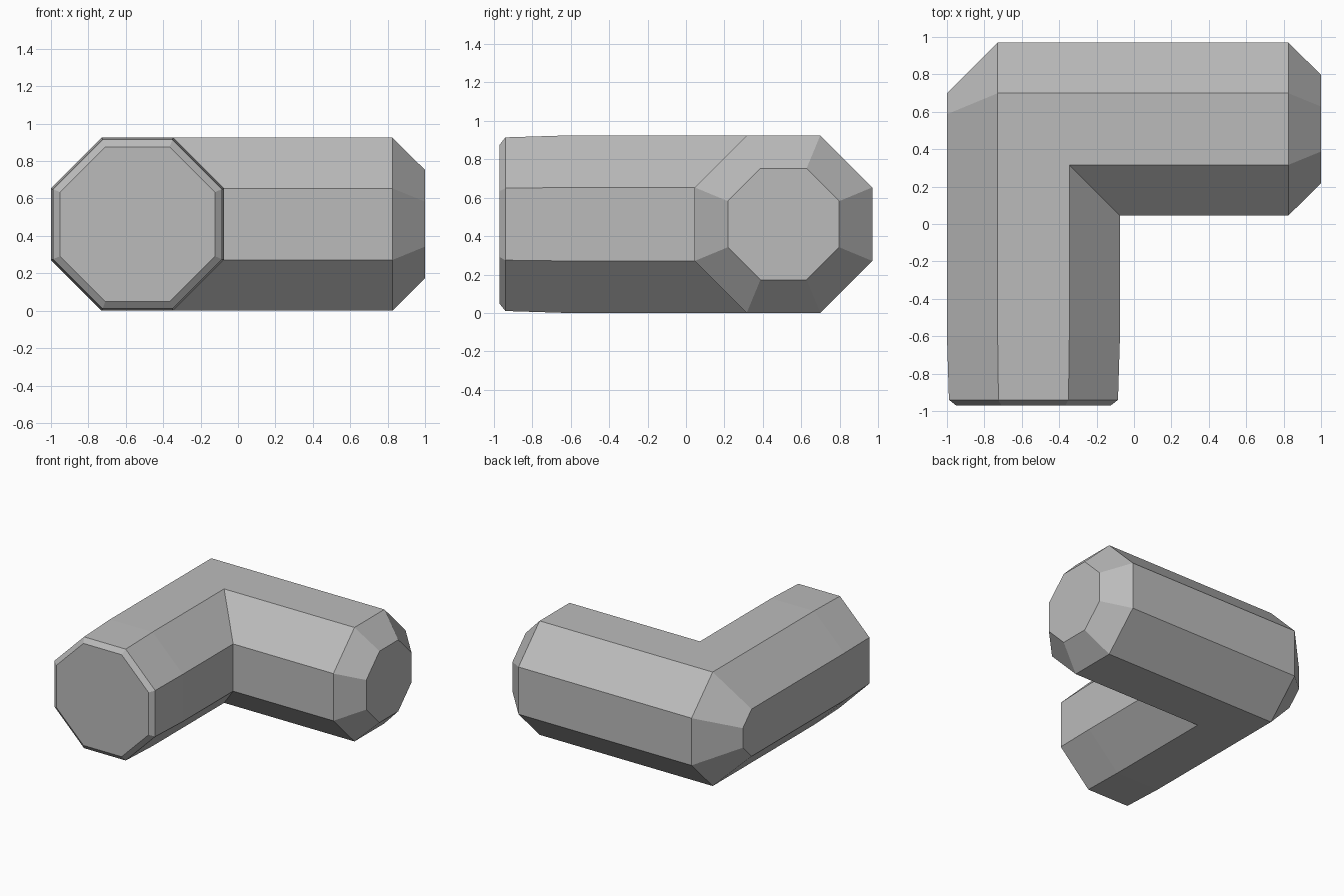
import bpy, bmesh, math

cube = bpy.data.objects.get("Cube")
if cube:
    bpy.data.objects.remove(cube, do_unlink=True)

H = 0.4625                       # half width of the octagonal section
T = H * math.tan(math.pi / 8)    # half length of one octagon side
CX, CY, CZ = -1 + H, 0.97 - H, H
# (u, w): u points to the inside of the elbow, w points up
OCT = [(T, H), (H, T), (H, -T), (T, -H), (-T, -H), (-H, -T), (-H, T), (-T, H)]

bm = bmesh.new()


def side_arm(x, scale=1.0):
    """Ring of the arm that runs along x."""
    return [bm.verts.new((x, CY - u * scale, CZ + w * scale)) for u, w in OCT]


def front_arm(y, scale=1.0):
    """Ring of the arm that runs along y."""
    return [bm.verts.new((CX + u * scale, y, CZ + w * scale)) for u, w in OCT]


def bridge(a, b, skip_inner=False):
    for i in range(8):
        if not (skip_inner and i < 3):
            j = (i + 1) % 8
            bm.faces.new((a[i], a[j], b[j], b[i]))


# Side arm: outer corner cap, corner shoulder, mitre, straight run, end cap
k = T / H
corner_cap = side_arm(-1, k)
for i in (1, 2):
    corner_cap[i].co = corner_cap[(0, 3)[i - 1]].co
shoulder = side_arm(CX - T)
mitre = side_arm(CX)
for v, (u, w) in zip(mitre, OCT):
    v.co.x = CX + max(u, T)
run_end = side_arm(0.825)
end_cap = side_arm(1, 0.627)
bridge(corner_cap, shoulder, True)
bridge(shoulder, mitre, True)
bridge(mitre, run_end)
bridge(run_end, end_cap)
bm.faces.new(end_cap)
bm.faces.new([corner_cap[i] for i in (0, 3, 4, 5, 6, 7)])

# Front arm: joint with the side arm, straight run, slight taper, bevelled cap
joint = front_arm(CY)
for v, (u, w) in zip(joint, OCT):
    v.co.y = CY - (u if u > 0 else T if u > -H * 0.9 else T * k)
rings = [joint, front_arm(-0.6), front_arm(-0.94, 0.977), front_arm(-0.97, 0.895)]
for a, b in zip(rings, rings[1:]):
    bridge(a, b)
bm.faces.new(rings[-1])

# Weld the arms and merge flat faces
bmesh.ops.remove_doubles(bm, verts=bm.verts[:], dist=0.0005)
bmesh.ops.recalc_face_normals(bm, faces=bm.faces[:])
bmesh.ops.dissolve_limit(bm, angle_limit=math.radians(0.3),
                         verts=bm.verts[:], edges=bm.edges[:])

mesh = bpy.data.meshes.new("elbow_pipe")
bm.to_mesh(mesh)
bm.free()
pipe = bpy.data.objects.new("elbow_pipe", mesh)
bpy.context.collection.objects.link(pipe)

grey = bpy.data.materials.new("plain_grey")
grey.use_nodes = True
colour = (0.5, 0.5, 0.5, 1)
grey.diffuse_color = colour
grey.node_tree.nodes["Principled BSDF"].inputs["Base Color"].default_value = colour
mesh.materials.append(grey)
